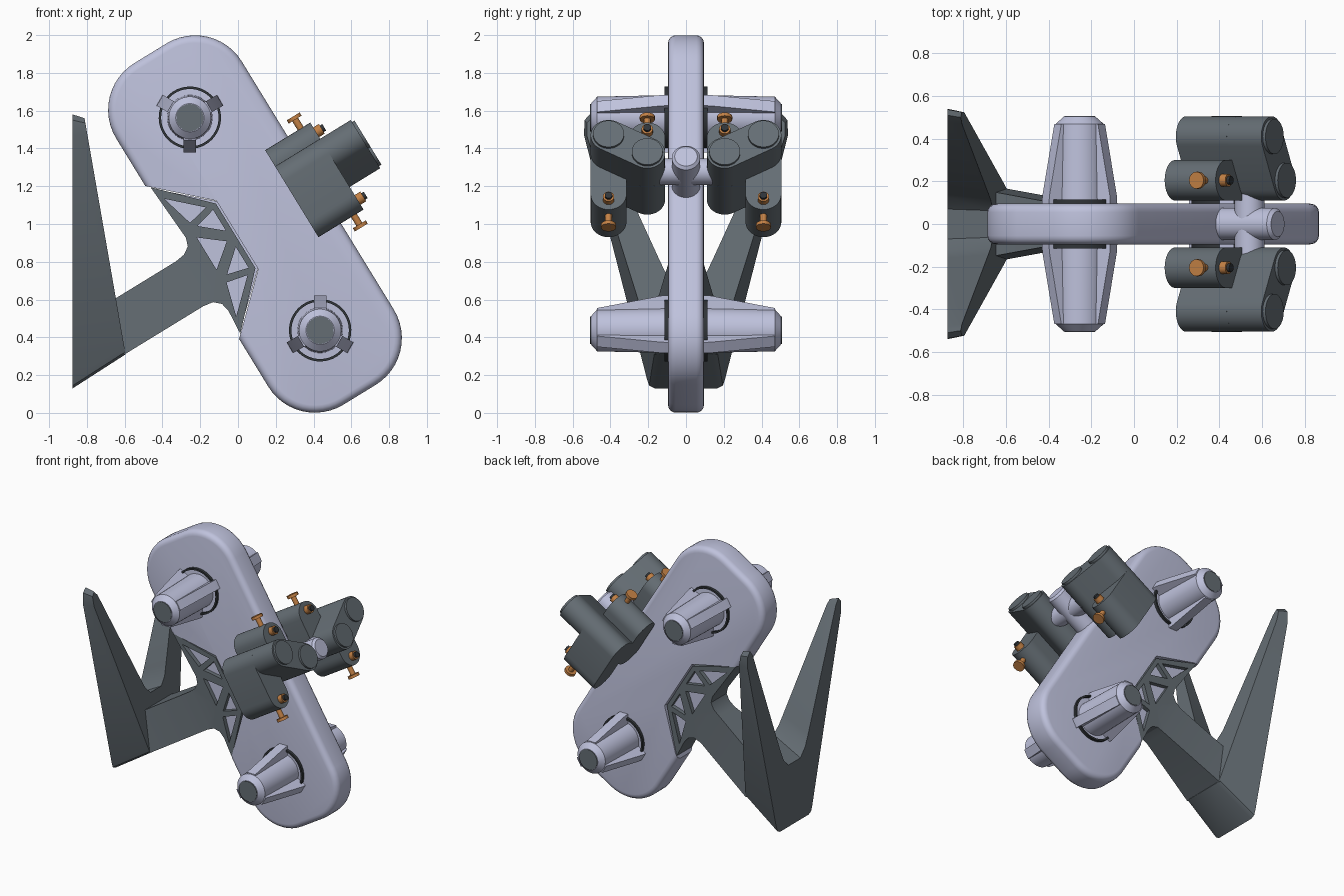
import bpy, bmesh, math
from mathutils import Matrix, Vector

if "Cube" in bpy.data.objects:
    bpy.data.objects.remove(bpy.data.objects["Cube"])

TILT = math.radians(31.5)
# Tilted working frame: local x across the slab, local z along it
TILTED = Matrix.Translation((0.09, 0, 1.0)) @ Matrix.Rotation(-TILT, 4, 'Y')


def material(name, rgb):
    m = bpy.data.materials.new(name)
    m.diffuse_color = (*rgb, 1)
    m.use_nodes = True
    m.node_tree.nodes["Principled BSDF"].inputs["Base Color"].default_value = m.diffuse_color
    return m


LIGHT = material("pale_lavender", (0.52, 0.54, 0.72))
DARK = material("slate", (0.13, 0.155, 0.175))
BLACK = material("black_ring", (0.03, 0.035, 0.04))
ORANGE = material("copper", (0.55, 0.22, 0.06))


def finish(name, bm, mat, frame):
    bmesh.ops.recalc_face_normals(bm, faces=bm.faces[:])
    me = bpy.data.meshes.new(name)
    bm.to_mesh(me)
    bm.free()
    ob = bpy.data.objects.new(name, me)
    bpy.context.collection.objects.link(ob)
    me.materials.append(mat)
    ob.matrix_world = frame
    return ob


def prism(name, outline, offset, mat, holes=(), bevel=0, keep=None, shape=None, frame=TILTED):
    """Extrude an outline (with holes) along offset, then bevel its rims or reshape it."""
    bm = bmesh.new()
    offset = Vector(offset)
    edges = []
    for loop in (outline, *holes):
        vs = [bm.verts.new(p) for p in loop]
        if holes:
            edges += [bm.edges.new((vs[i - 1], vs[i])) for i in range(len(vs))]
        else:
            bm.faces.new(vs)
    if holes:
        bmesh.ops.triangle_fill(bm, edges=edges, use_beauty=True, normal=offset.normalized())
    ext = bmesh.ops.extrude_face_region(bm, geom=bm.faces[:], use_keep_orig=True)
    bmesh.ops.translate(bm, vec=offset, verts=[g for g in ext["geom"] if isinstance(g, bmesh.types.BMVert)])
    bmesh.ops.recalc_face_normals(bm, faces=bm.faces[:])
    if bevel:
        d = offset.normalized()
        rim = [e for e in bm.edges if abs((e.verts[0].co - e.verts[1].co).dot(d)) < 1e-5
               and not (keep and all(keep(v.co) for v in e.verts))]
        bmesh.ops.bevel(bm, geom=rim, offset=bevel, segments=4, profile=0.5, affect='EDGES')
    if shape:
        for v in bm.verts:
            v.co = shape(v.co)
    return finish(name, bm, mat, frame)


def cyl(name, p0, p1, r0, r1, mat, sides=40):
    p0, p1 = Vector(p0), Vector(p1)
    d = p1 - p0
    bm = bmesh.new()
    m = Matrix.Translation((p0 + p1) / 2) @ d.to_track_quat('Z', 'Y').to_matrix().to_4x4()
    bmesh.ops.create_cone(bm, cap_ends=True, segments=sides, radius1=r0, radius2=r1, depth=d.length, matrix=m)
    return finish(name, bm, mat, TILTED)


def arc(cx, cz, r, a0, a1, n=12):
    return [(cx + r * math.cos(math.radians(a0 + (a1 - a0) * i / n)),
             cz + r * math.sin(math.radians(a0 + (a1 - a0) * i / n))) for i in range(n + 1)]


def at_y(pts, y):
    return [(u, y, v) for u, v in pts]


# Slab body with rounded ends and a trapezoid notch in its left side
W, H, R = 0.39, 1.06, 0.29
notch = [(-W, 0.475), (-0.11, 0.212), (-0.11, -0.212), (-W, -0.475)]
outline = (arc(W - R, H - R, R, 0, 90) + arc(R - W, H - R, R, 90, 180) + notch
           + arc(R - W, R - H, R, 180, 270) + arc(W - R, R - H, R, 270, 360))
prism("slab_body", at_y(outline, -0.095), (0, 0.19, 0), LIGHT, bevel=0.04,
      keep=lambda p: abs(p.z) < 0.48 and p.x < 0)
prism("slab_inner_panel", at_y([(-0.34, 0.42), (-0.1, 0.2), (-0.1, -0.2), (-0.34, -0.42)], -0.06),
      (0, 0.12, 0), LIGHT)

# Mount: lattice head set in the notch, with a neck that widens toward the foot
head = [(-0.12, 0.2), (-0.12, -0.2), (-0.37, -0.455), (-0.36, -0.32), (-0.37, -0.27), (-0.405, -0.237),
        (-0.46, -0.228), (-0.95, -0.228), (-0.95, 0.05), (-0.46, 0.05), (-0.405, 0.058),
        (-0.365, 0.085), (-0.35, 0.13), (-0.37, 0.455)]
corner = [(-0.34, 0.365), (-0.175, 0.21), (-0.29, 0.185)]
side = [(-0.15, 0.18), (-0.15, 0.05), (-0.265, 0.15)]
lattice = [corner, side, [(-0.175, 0.0), (-0.3, 0.1), (-0.3, -0.1)]]
lattice += [[(u, -v) for u, v in h] for h in (corner, side)]


def widen(p):
    t = min(1, max(0, (-0.46 - p.x) / 0.49))
    return Vector((p.x, p.y * (1 + 0.85 * t), p.z))


prism("mount_arm", at_y(head, -0.09), (0, 0.18, 0), DARK,
      holes=[at_y(h, -0.09) for h in lattice], shape=widen)

# V-shaped foot: flat at the back, sloping and narrower in front
half = [(0.165, 0.13), (0.195, 0.145), (0.207, 0.18), (0.54, 1.47), (0.537, 1.55), (0.51, 1.58),
        (0.48, 1.54), (0.16, 0.72), (0.125, 0.64), (0.07, 0.58)]
vee = half + [(-y, z) for y, z in reversed(half)]


def slope_front(p):
    if p.x < -0.8:
        return p
    t = (p.z - 0.13) / 1.45
    z = 0.31 + 1.25 * t
    return Vector((-0.595 - (z - 0.31) * 0.174, p.y * (0.85 + 0.13 * t), z))


prism("v_foot", [(-0.875, y, z) for y, z in vee], (0.2, 0, 0), DARK,
      shape=slope_front, frame=Matrix.Identity(4))

# Four finned knobs, two on each face
for s in (-1, 1):
    for v, first in ((0.66, 30), (-0.66, 90)):
        cyl("knob_hub", (0, s * 0.09, v), (0, s * 0.47, v), 0.12, 0.112, LIGHT)
        cyl("knob_tip", (0, s * 0.47, v), (0, s * 0.503, v), 0.112, 0.075, LIGHT)
        cyl("knob_cap", (0, s * 0.49, v), (0, s * 0.507, v), 0.072, 0.072, DARK)
        ring_out, ring_in = (at_y(arc(0, v, r, 0, 352.5, 47), s * 0.09) for r in (0.165, 0.152))
        prism("knob_ring", ring_out, (0, s * 0.025, 0), BLACK, holes=[ring_in])
        for k in range(3):
            a = math.radians(first + 120 * k) - TILT
            rad, tan = Vector((math.cos(a), 0, math.sin(a))), Vector((-math.sin(a), 0, math.cos(a)))
            prof = [(0.07, 0.09), (0.185, 0.09), (0.183, 0.13), (0.118, 0.47), (0.07, 0.47)]
            prism("knob_fin", [Vector((0, s * y, v)) + rad * r - tan * 0.033 for r, y in prof],
                  tan * 0.066, LIGHT)

# Post and cross bar on the right edge of the slab
cyl("post", (0.36, 0, 0), (0.67, 0, 0), 0.075, 0.075, LIGHT)
cyl("post_tip", (0.67, 0, 0), (0.685, 0, 0), 0.075, 0.06, LIGHT)
cyl("cross_bar", (0.53, -0.16, 0), (0.53, 0.16, 0), 0.07, 0.07, LIGHT)


def capsule(name, a, b, r, u0, u1):
    """Prism along local x joining two circles in the y-z plane."""
    ang = math.degrees(math.atan2(b[1] - a[1], b[0] - a[0]))
    pts = arc(*b, r, ang - 90, ang + 90, 16) + arc(*a, r, ang + 90, ang + 270, 16)
    prism(name, [(u0, y, v) for y, v in pts], (u1 - u0, 0, 0), DARK)


# Canister clusters with copper bolts, mirrored on both sides
for s in (-1, 1):
    inner, outer = s * 0.205, s * 0.41
    capsule("long_canisters", (outer, 0.11), (inner, 0.0), 0.095, 0.25, 0.72)
    capsule("upper_canister", (inner, 0.0), (inner, 0.21), 0.095, 0.25, 0.53)
    capsule("lower_canister", (outer, 0.11), (outer, -0.14), 0.095, 0.25, 0.53)
    for y, v in ((outer, 0.11), (inner, 0.0)):
        cyl("canister_lid", (0.71, y, v), (0.735, y, v), 0.082, 0.082, DARK)
    for y, v, d in ((inner, 0.21, 1), (outer, -0.14, -1)):
        top = v + d * 0.09
        cyl("bolt_stem", (0.47, y, top), (0.47, y, top + d * 0.07), 0.018, 0.018, ORANGE, 16)
        cyl("bolt_head", (0.47, y, top + d * 0.06), (0.47, y, top + d * 0.08), 0.04, 0.04, ORANGE, 16)
        cyl("front_bolt", (0.52, y, v + d * 0.035), (0.565, y, v + d * 0.035), 0.03, 0.03, ORANGE, 16)
        cyl("front_bolt_core", (0.56, y, v + d * 0.035), (0.58, y, v + d * 0.035), 0.02, 0.02, BLACK, 16)

# Smooth curved faces, keep edges crisp
for ob in bpy.data.objects:
    ob.select_set(True)
    bpy.context.view_layer.objects.active = ob
bpy.ops.object.shade_smooth_by_angle(angle=math.radians(30))
